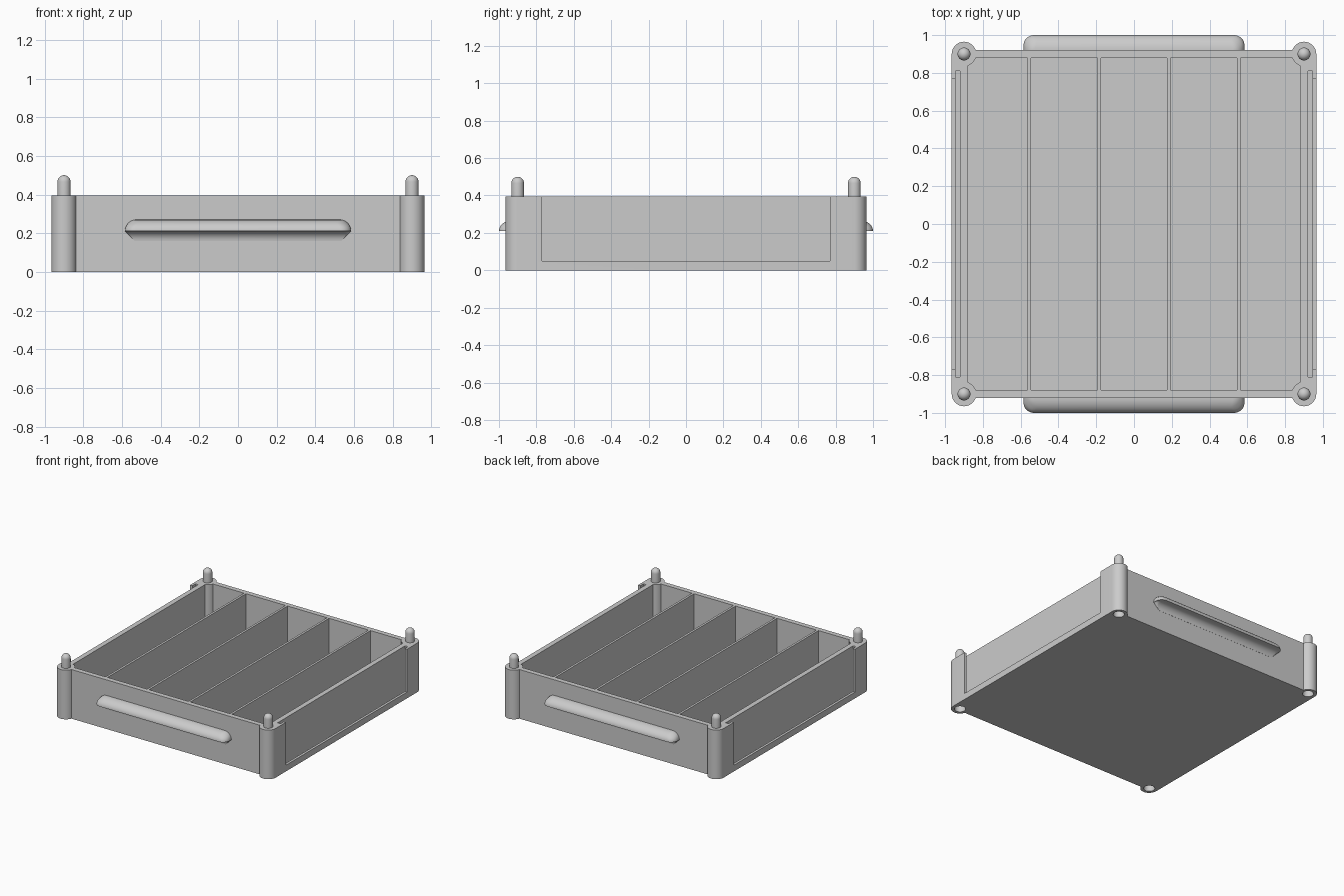
import bpy, bmesh
from math import cos, sin, pi, radians, asin, degrees

cube = bpy.data.objects.get("Cube")
if cube:
    bpy.data.objects.remove(cube)

GREY = (0.6, 0.6, 0.6, 1)
mat = bpy.data.materials.new("light_grey_plastic")
mat.use_nodes = True
mat.diffuse_color = GREY
mat.node_tree.nodes["Principled BSDF"].inputs["Base Color"].default_value = GREY

HEIGHT, FLOOR = 0.395, 0.02
POST, POST_R = 0.90, 0.065
OUT_X, OUT_Y, INNER = 0.965, 0.92, 0.88


def loft(name, rings):
    """Solid through a stack of equal-length closed loops."""
    bm = bmesh.new()
    loops = [[bm.verts.new(p) for p in ring] for ring in rings]
    n = len(loops[0])
    for a, b in zip(loops, loops[1:]):
        for i in range(n):
            j = (i + 1) % n
            bm.faces.new((a[i], a[j], b[j], b[i]))
    bm.faces.new(loops[0][::-1])
    bm.faces.new(loops[-1])
    bmesh.ops.recalc_face_normals(bm, faces=bm.faces)
    mesh = bpy.data.meshes.new(name)
    bm.to_mesh(mesh)
    bm.free()
    mesh.materials.append(mat)
    ob = bpy.data.objects.new(name, mesh)
    bpy.context.collection.objects.link(ob)
    return ob


def prism(name, outline, z0, z1):
    return loft(name, [[(x, y, z) for x, y in outline] for z in (z0, z1)])


def box(name, x0, x1, y0, y1, z0, z1):
    return prism(name, [(x0, y0), (x1, y0), (x1, y1), (x0, y1)], z0, z1)


def circle(cx, cy, r, n=32):
    return [(cx + r * cos(2 * pi * i / n), cy + r * sin(2 * pi * i / n)) for i in range(n)]


def four_corners(start, end, steps):
    """Mirror one corner arc around the post into a full outline."""
    arc = []
    for i in range(steps + 1):
        a = radians(start + (end - start) * i / steps)
        arc.append((POST + POST_R * cos(a), POST + POST_R * sin(a)))
    pts = []
    for sx, sy in ((1, 1), (-1, 1), (-1, -1), (1, -1)):
        pts += [(sx * x, sy * y) for x, y in arc[::sx * sy]]
    return pts


def select_only(ob):
    bpy.ops.object.select_all(action='DESELECT')
    ob.select_set(True)
    bpy.context.view_layer.objects.active = ob


def smooth(ob):
    select_only(ob)
    bpy.ops.object.shade_smooth_by_angle(angle=radians(30))


def cut(ob, cutter):
    select_only(ob)
    mod = ob.modifiers.new("cut", 'BOOLEAN')
    mod.operation, mod.solver, mod.object = 'DIFFERENCE', 'EXACT', cutter
    bpy.ops.object.modifier_apply(modifier=mod.name)
    bpy.data.objects.remove(cutter)


# Tray body with round corner posts, hollowed out
lean = degrees(asin((OUT_Y - POST) / POST_R))
tray = prism("tray_body", four_corners(0, 180 - lean, 18), 0, HEIGHT)
cut(tray, prism("cavity", four_corners(270 - lean, 180 + lean, 8), FLOOR, 0.6))

# Label slots in the side walls, each with a framed window
for s in (-1, 1):
    x = sorted((s * 0.92, s * 0.945))
    cut(tray, box("slot", *x, -0.81, 0.81, FLOOR, 0.6))
    x = sorted((s * 0.935, s * 1.1))
    cut(tray, box("window", *x, -0.77, 0.77, 0.05, 0.6))

# Stacking sockets under the posts and pins on top
PIN_R, PIN_TOP = 0.034, 0.5
for sx in (-1, 1):
    for sy in (-1, 1):
        cx, cy = sx * POST, sy * POST
        cut(tray, prism("socket", circle(cx, cy, 0.041), -0.1, 0.11))
        profile = [(PIN_R, HEIGHT - 0.01)]
        for i in range(8):
            a = radians(i * 12)
            profile.append((PIN_R * cos(a), PIN_TOP - PIN_R + PIN_R * sin(a)))
        name = ("front" if sy < 0 else "back") + ("_left" if sx > 0 else "_right") + "_pin"
        smooth(loft(name, [[(x, y, z) for x, y in circle(cx, cy, r)] for r, z in profile]))
smooth(tray)

# Dividers
for i in range(4):
    x = (i - 1.5) * 0.369
    box("divider_%d" % (i + 1), x - 0.009, x + 0.009, -INNER, INNER, FLOOR, HEIGHT)


# Grip handles: domed top, flat lip below, concave fillet back to the wall
def grip_ring(side, half, depth, z):
    r = min(depth, 0.055)
    pts = [(-half, OUT_Y - 0.015), (half, OUT_Y - 0.015)]
    for s, order in ((1, range(9)), (-1, range(8, -1, -1))):
        for i in order:
            a = i * pi / 16
            pts.append((s * (half - r + r * cos(a)), OUT_Y + depth - r + r * sin(a)))
    return [(x, side * y, z) for x, y in pts]


LIP_Z, HALF = 0.21, 0.585
for side, name in ((-1, "front_grip"), (1, "back_grip")):
    rings = []
    for i in range(9):
        a = i * pi / 16
        rings.append(grip_ring(side, HALF - 0.05 * (1 - sin(a)),
                               0.001 + 0.05 * (1 - cos(a)), LIP_Z - 0.05 + 0.05 * sin(a)))
    for i in range(11):
        a = i * pi / 20
        rings.append(grip_ring(side, HALF - 0.06 * (1 - cos(a)),
                               0.001 + 0.079 * cos(a), LIP_Z + 0.06 * sin(a)))
    smooth(loft(name, rings))
